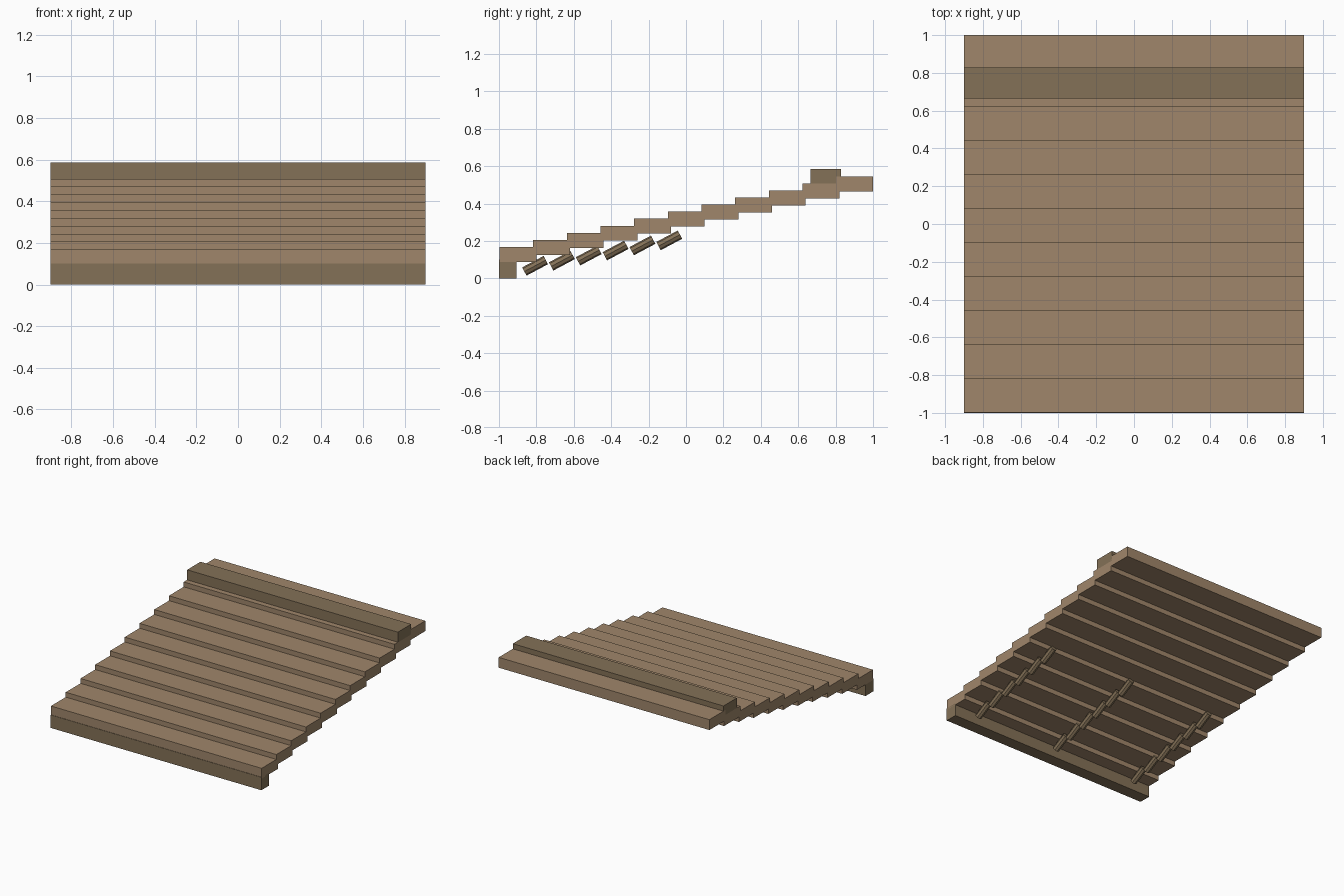
import bpy
import math

if "Cube" in bpy.data.objects:
    bpy.data.objects.remove(bpy.data.objects["Cube"])


def material(name, rgb):
    m = bpy.data.materials.new(name)
    m.diffuse_color = (*rgb, 1)
    m.use_nodes = True
    m.node_tree.nodes["Principled BSDF"].inputs["Base Color"].default_value = m.diffuse_color
    return m


LIGHT = material("light_wood", (0.35, 0.24, 0.145))
DARK = material("dark_wood", (0.23, 0.165, 0.095))
WIDTH = 1.8


def board(name, y0, y1, z0, z1, mat):
    bpy.ops.mesh.primitive_cube_add(size=1, location=(0, (y0 + y1) / 2, (z0 + z1) / 2))
    ob = bpy.context.object
    ob.name = name
    ob.scale = (WIDTH, y1 - y0, z1 - z0)
    bpy.ops.object.transform_apply(location=False, rotation=False, scale=True)
    ob.data.materials.append(mat)


# Overlapping planks climbing towards the back
for i in range(11):
    y = -0.997 + 0.18 * i
    top = 0.168 + 0.0377 * i
    board(f"plank_{i + 1}", y, y + 0.197, top - 0.08, top, LIGHT)

# Front support beam and raised ridge beam
board("front_beam", -1.0, -0.905, 0.0, 0.1, DARK)
board("ridge_beam", 0.665, 0.828, 0.505, 0.585, DARK)

# Three rows of tilted pegs under the front half
for col, x in enumerate((-0.72, 0, 0.72)):
    for i in range(6):
        bpy.ops.mesh.primitive_cylinder_add(
            vertices=8, radius=0.025, depth=0.13,
            location=(x, -0.807 + 0.1435 * i, 0.067 + 0.0272 * i),
            rotation=(math.radians(-62), 0, 0))
        peg = bpy.context.object
        peg.name = f"peg_{col + 1}_{i + 1}"
        peg.data.materials.append(DARK)
